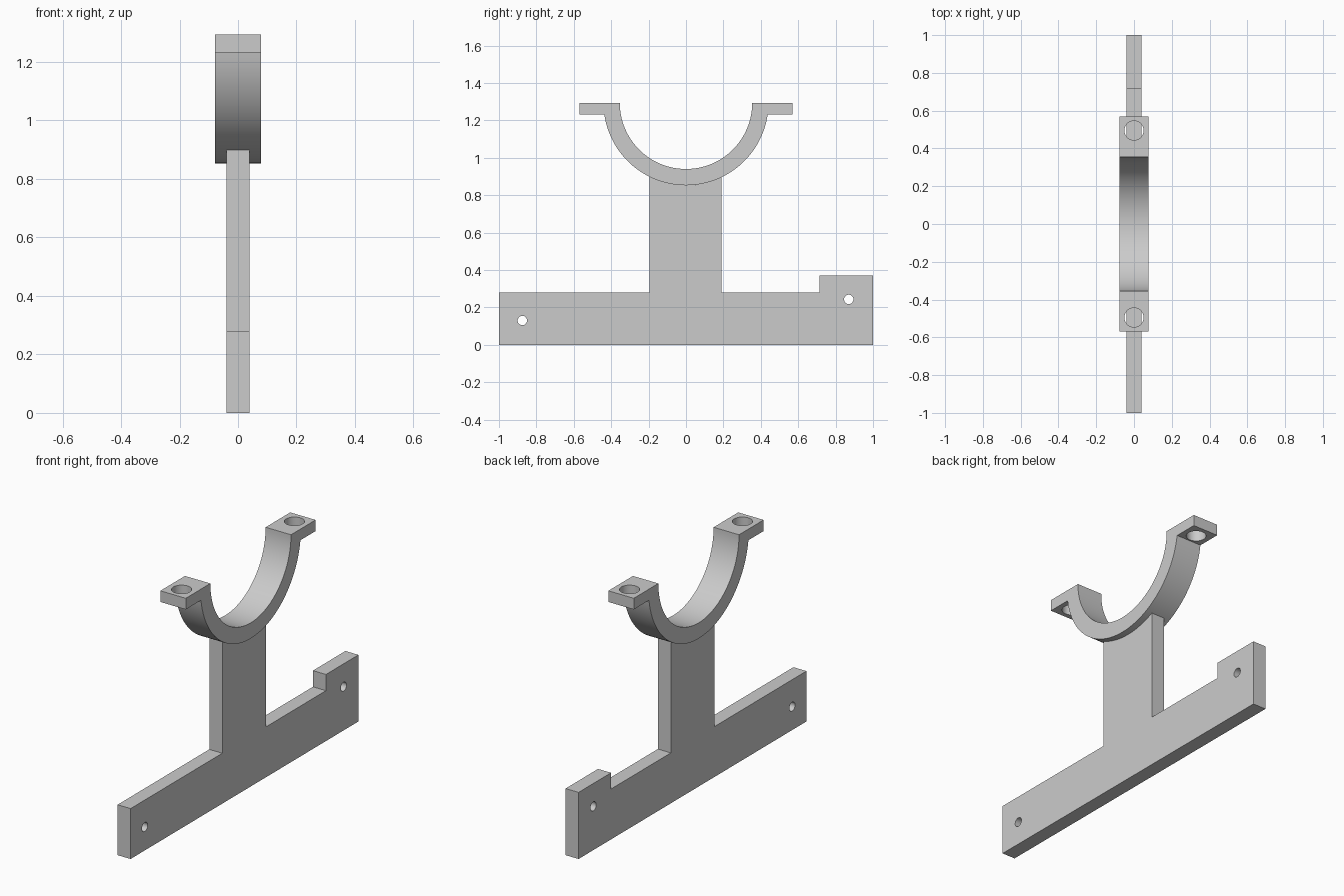
import bpy
import bmesh
from math import sin, cos, pi, radians, asin, sqrt

cube = bpy.data.objects.get("Cube")
if cube:
    bpy.data.objects.remove(cube, do_unlink=True)

grey = bpy.data.materials.new("light grey")
grey.use_nodes = True
grey.diffuse_color = (0.6, 0.6, 0.6, 1)
grey.node_tree.nodes["Principled BSDF"].inputs["Base Color"].default_value = (0.6, 0.6, 0.6, 1)

# Main dimensions
PLATE_T, CLAMP_W = 0.08, 0.156
TOP, EAR_Z, EAR_Y = 1.294, 1.232, 0.57
R_IN, R_OUT = 0.354, 0.441
BASE_H, STEP_H, STEP_Y = 0.28, 0.37, 0.715
POST_BACK, POST_FRONT = 0.19, -0.195


def arc(radius, start, end, steps):
    """Points on a circle about the clamp axis; angle 0 is straight down."""
    angles = [start + (end - start) * i / steps for i in range(steps + 1)]
    return [(radius * sin(a), TOP - radius * cos(a)) for a in angles]


def extrude_profile(name, points, width):
    """Extrude a (y, z) outline along x, centred on x = 0."""
    bm = bmesh.new()
    face = bm.faces.new([bm.verts.new((-width / 2, y, z)) for y, z in points])
    out = bmesh.ops.extrude_face_region(bm, geom=[face])
    moved = [v for v in out["geom"] if isinstance(v, bmesh.types.BMVert)]
    bmesh.ops.translate(bm, verts=moved, vec=(width, 0, 0))
    bmesh.ops.recalc_face_normals(bm, faces=bm.faces)
    mesh = bpy.data.meshes.new(name)
    bm.to_mesh(mesh)
    bm.free()
    mesh.materials.append(grey)
    obj = bpy.data.objects.new(name, mesh)
    bpy.context.collection.objects.link(obj)
    return obj


def drill(obj, location, radius, rotation):
    """Cut a round through-hole and remove the cutter."""
    bpy.ops.mesh.primitive_cylinder_add(vertices=48, radius=radius, depth=0.3,
                                        location=location, rotation=rotation)
    cutter = bpy.context.object
    cutter.name = "hole_cutter"
    cutter.hide_render = True
    cutter.data.materials.append(grey)
    mod = obj.modifiers.new("hole", "BOOLEAN")
    mod.operation = "DIFFERENCE"
    mod.solver = "EXACT"
    mod.object = cutter
    bpy.context.view_layer.objects.active = obj
    bpy.ops.object.modifier_apply(modifier=mod.name)
    bpy.data.objects.remove(cutter, do_unlink=True)


def smooth(obj):
    bpy.ops.object.select_all(action="DESELECT")
    obj.select_set(True)
    bpy.context.view_layer.objects.active = obj
    bpy.ops.object.shade_smooth_by_angle(angle=radians(30))


# Base plate and post, with the post top following the clamp
seat = arc(R_OUT, asin(POST_BACK / R_OUT), asin(POST_FRONT / R_OUT), 16)
outline = [(-1, 0), (1, 0), (1, STEP_H), (STEP_Y, STEP_H), (STEP_Y, BASE_H),
           (POST_BACK, BASE_H), *seat, (POST_FRONT, BASE_H), (-1, BASE_H)]
plate = extrude_profile("base_plate_and_post", outline, PLATE_T)
for y, z in ((-0.875, 0.13), (0.87, 0.243)):
    drill(plate, (0, y, z), 0.025, (0, pi / 2, 0))
smooth(plate)

# Half-round clamp with a flat ear on each end
ear_angle = asin(sqrt(R_OUT ** 2 - (TOP - EAR_Z) ** 2) / R_OUT)
outline = [*arc(R_IN, -pi / 2, pi / 2, 64), (EAR_Y, TOP), (EAR_Y, EAR_Z),
           *arc(R_OUT, ear_angle, -ear_angle, 64), (-EAR_Y, EAR_Z), (-EAR_Y, TOP)]
clamp = extrude_profile("half_round_clamp", outline, CLAMP_W)
for side in (-1, 1):
    drill(clamp, (0, side * 0.495, (TOP + EAR_Z) / 2), 0.051, (0, 0, 0))
smooth(clamp)
